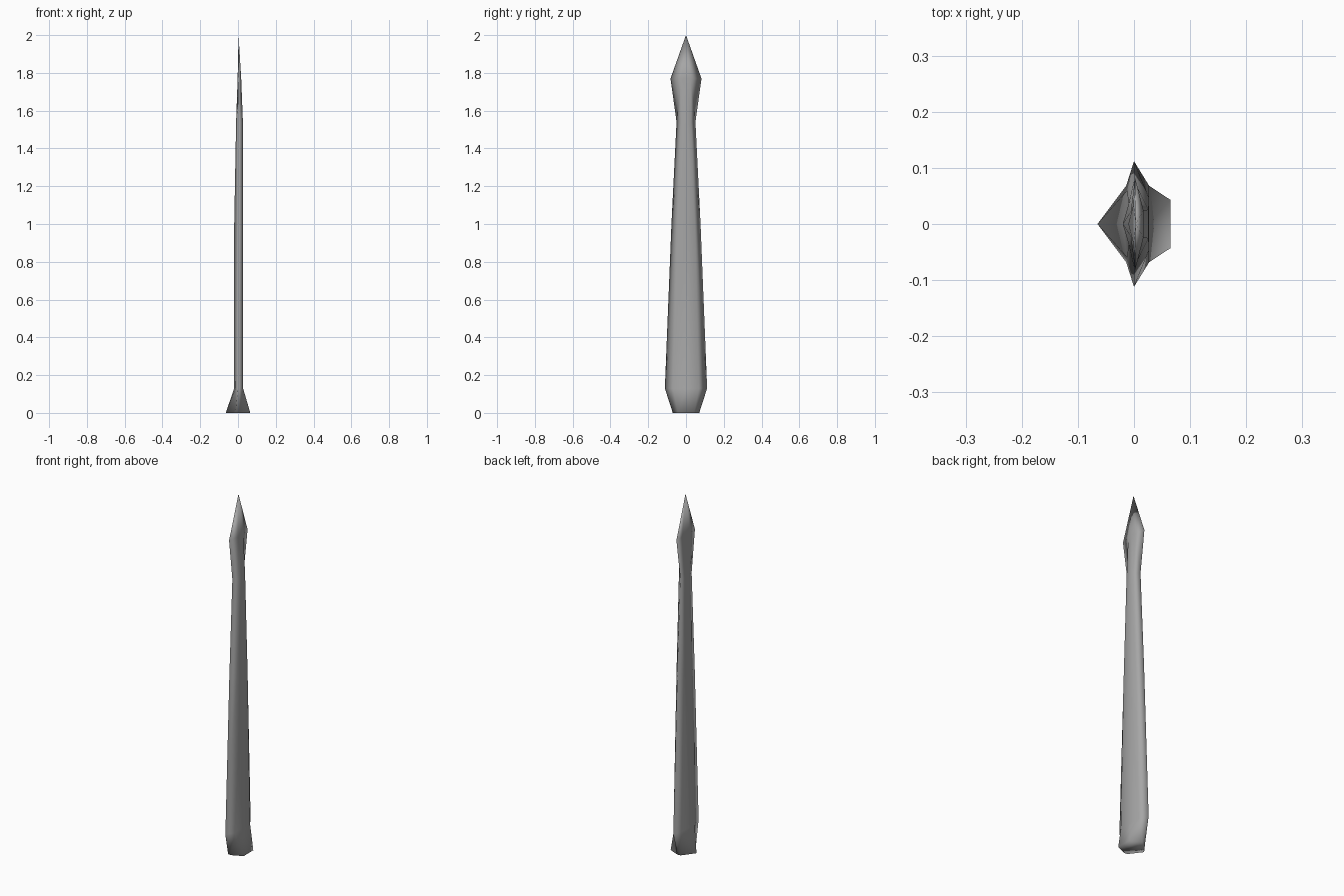
import bpy, bmesh

if "Cube" in bpy.data.objects:
    bpy.data.objects.remove(bpy.data.objects["Cube"])

# Half cross-sections up the blade: height, back ridge x, shoulder, edge and flat face as (x, y)
sections = [
    (0.00, -0.065, (-0.014, 0.068), (0.005, 0.070), (0.065, 0.043)),
    (0.13, -0.020, (-0.012, 0.060), (0.000, 0.112), (0.027, 0.068)),
    (1.00, -0.020, (-0.010, 0.034), (0.000, 0.077), (0.027, 0.046)),
    (1.54, -0.010, (-0.006, 0.022), (0.000, 0.050), (0.026, 0.026)),
    (1.77, -0.002, (-0.001, 0.035), (0.002, 0.082), (0.017, 0.024)),
]

bm = bmesh.new()
rings = []
for z, back, *half in sections:
    pts = [(back, 0)] + half + [(half[-1][0], 0)]
    rings.append([bm.verts.new((x, y, z)) for x, y in pts])

# Side walls of one half
n = len(rings[0])
for a, b in zip(rings, rings[1:]):
    for i in range(n - 1):
        bm.faces.new((a[i], a[i + 1], b[i + 1]))
        bm.faces.new((a[i], b[i + 1], b[i]))

# Pointed tip and closed foot
tip = bm.verts.new((0.003, 0, 2.0))
for i in range(n - 1):
    bm.faces.new((rings[-1][i], rings[-1][i + 1], tip))
bm.faces.new(rings[0][::-1])

# Mirror the half to the other side
geom = bm.verts[:] + bm.edges[:] + bm.faces[:]
bmesh.ops.mirror(bm, geom=geom, axis='Y', merge_dist=0.0005)
bmesh.ops.remove_doubles(bm, verts=bm.verts, dist=0.0002)
bmesh.ops.recalc_face_normals(bm, faces=bm.faces)
for f in bm.faces:
    f.smooth = True

mesh = bpy.data.meshes.new("blade")
bm.to_mesh(mesh)
bm.free()
blade = bpy.data.objects.new("blade", mesh)
bpy.context.collection.objects.link(blade)

# Dark grey surface
grey = bpy.data.materials.new("dark_grey")
grey.diffuse_color = (0.38, 0.38, 0.38, 1)
grey.use_nodes = True
grey.node_tree.nodes["Principled BSDF"].inputs["Base Color"].default_value = grey.diffuse_color
mesh.materials.append(grey)
